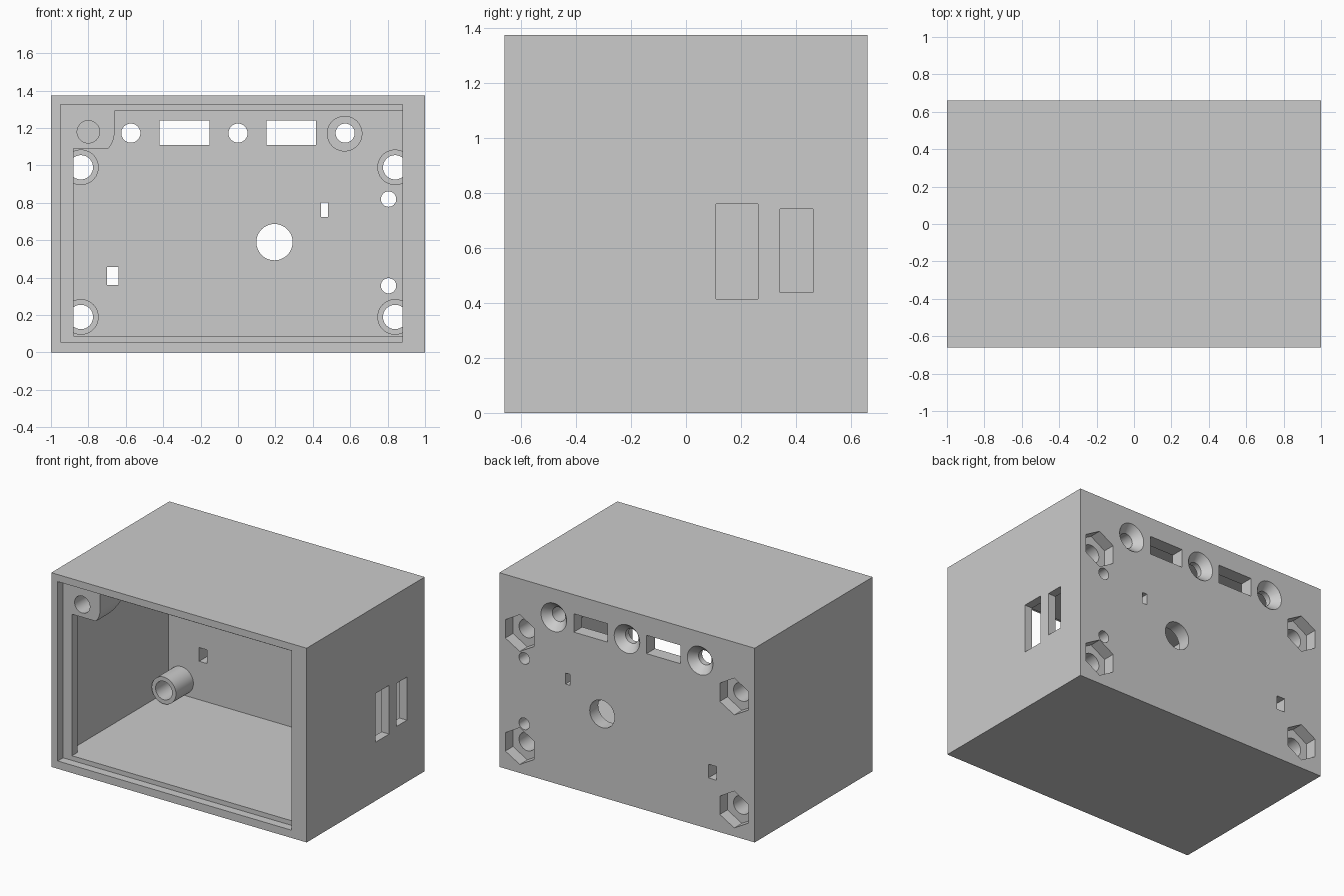
import bpy, bmesh, math
from mathutils import Matrix

if "Cube" in bpy.data.objects:
    bpy.data.objects.remove(bpy.data.objects["Cube"])

FRONT, BACK, H = -0.66, 0.66, 1.375
INNER_BACK = 0.565          # inside face of the rear wall
LEDGE = FRONT + 0.06        # depth of the lid recess

grey = bpy.data.materials.new("plain_grey")
grey.diffuse_color = (0.6, 0.6, 0.6, 1)
grey.use_nodes = True
grey.node_tree.nodes["Principled BSDF"].inputs["Base Color"].default_value = grey.diffuse_color


def make(name, bm):
    bmesh.ops.recalc_face_normals(bm, faces=bm.faces)
    me = bpy.data.meshes.new(name)
    bm.to_mesh(me)
    bm.free()
    me.materials.append(grey)
    ob = bpy.data.objects.new(name, me)
    bpy.context.collection.objects.link(ob)
    return ob


def box(name, x0, x1, y0, y1, z0, z1):
    bm = bmesh.new()
    bmesh.ops.create_cube(bm, size=1)
    for v in bm.verts:
        v.co = ((x0 + x1) / 2 + v.co.x * (x1 - x0),
                (y0 + y1) / 2 + v.co.y * (y1 - y0),
                (z0 + z1) / 2 + v.co.z * (z1 - z0))
    return make(name, bm)


def rod(name, x, z, y0, y1, r0, r1=None, n=48):
    """Cylinder or cone along y; radius r0 at y0 and r1 at y1."""
    r1 = r0 if r1 is None else r1
    bm = bmesh.new()
    rings = []
    for y, r in ((y0, r0), (y1, r1)):
        rings.append([bm.verts.new((x + r * math.sin(math.tau * i / n), y,
                                    z + r * math.cos(math.tau * i / n))) for i in range(n)])
    a, b = rings
    bm.faces.new(a)
    bm.faces.new(b)
    for i in range(n):
        j = (i + 1) % n
        bm.faces.new((a[i], a[j], b[j], b[i]))
    return make(name, bm)


def combine(body, tool, op):
    mod = body.modifiers.new("bool", 'BOOLEAN')
    mod.operation, mod.solver, mod.object = op, 'EXACT', tool
    bpy.context.view_layer.objects.active = body
    bpy.ops.object.modifier_apply(modifier=mod.name)
    bpy.data.objects.remove(tool)


def cut(tool):
    combine(case, tool, 'DIFFERENCE')


def add(tool):
    combine(case, tool, 'UNION')


# Outer shell, cavity, narrower front opening and lid recess
case = box("case", -1, 1, FRONT, BACK, 0, H)
cut(box("cavity", -0.94, 0.94, FRONT + 0.12, INNER_BACK, 0.088, 1.29))
cut(box("opening", -0.88, 0.88, FRONT - 0.1, FRONT + 0.2, 0.088, 1.29))
cut(box("lid_recess", -0.95, 0.88, FRONT - 0.1, LEDGE, 0.055, 1.325))

# Lid screw block in the top corner, with a sloped rear underside
profile = [(-0.97, 1.32), (-0.97, 1.09)]
for i in range(9):
    a = math.radians(-40 + 5 * i)
    profile.append((-0.8 + 0.14 * math.cos(a), 1.18 + 0.14 * math.sin(a)))
profile.append((-0.66, 1.32))
bm = bmesh.new()
front = [bm.verts.new((x, LEDGE, z)) for x, z in profile]
rear = [bm.verts.new((x, FRONT + 0.215 + 1.3 * (z - 1.09), z)) for x, z in profile]
bm.faces.new(front)
bm.faces.new(rear)
for i in range(len(profile)):
    j = (i + 1) % len(profile)
    bm.faces.new((front[i], front[j], rear[j], rear[i]))
add(make("screw_block", bm))
cut(rod("screw_hole", -0.8, 1.18, LEDGE - 0.03, LEDGE + 0.18, 0.06))

# Four mounting posts with through holes and hexagonal nut pockets
for x in (-0.84, 0.84):
    for z in (0.19, 0.99):
        add(rod("post", x, z, 0.37, INNER_BACK + 0.04, 0.095))
        cut(rod("bore", x, z, 0.3, BACK + 0.1, 0.065))
        cut(rod("nut_pocket", x, z, BACK - 0.085, BACK + 0.1, 0.13, n=6))

# Countersunk holes along the top of the rear wall, one with a collar
add(rod("collar", 0.57, 1.17, 0.45, INNER_BACK + 0.02, 0.095))
for x in (-0.573, 0, 0.573):
    cut(rod("hole", x, 1.173, 0.4, BACK + 0.1, 0.051))
    cut(rod("countersink", x, 1.173, BACK - 0.055, BACK + 0.011, 0.051, 0.11))

# Plain round holes in the rear wall
for x, z, r in ((0.195, 0.59, 0.097), (0.805, 0.82, 0.041), (0.805, 0.357, 0.041)):
    cut(rod("hole", x, z, 0.45, BACK + 0.1, r))

# Rectangular windows in the rear wall
for x0, x1, z0, z1 in ((-0.42, -0.153, 1.11, 1.24), (0.153, 0.417, 1.11, 1.24),
                       (0.445, 0.482, 0.725, 0.803), (-0.7, -0.638, 0.36, 0.457)):
    cut(box("window", x0, x1, 0.45, BACK + 0.1, z0, z1))

# Two slots in the right wall
for y0, y1, z0, z1 in ((0.11, 0.262, 0.415, 0.76), (0.342, 0.462, 0.437, 0.742)):
    cut(box("slot", 0.8, 1.1, y0, y1, z0, z1))

bpy.ops.object.select_all(action='DESELECT')
case.select_set(True)
bpy.context.view_layer.objects.active = case
bpy.ops.object.shade_smooth_by_angle(angle=math.radians(30))
